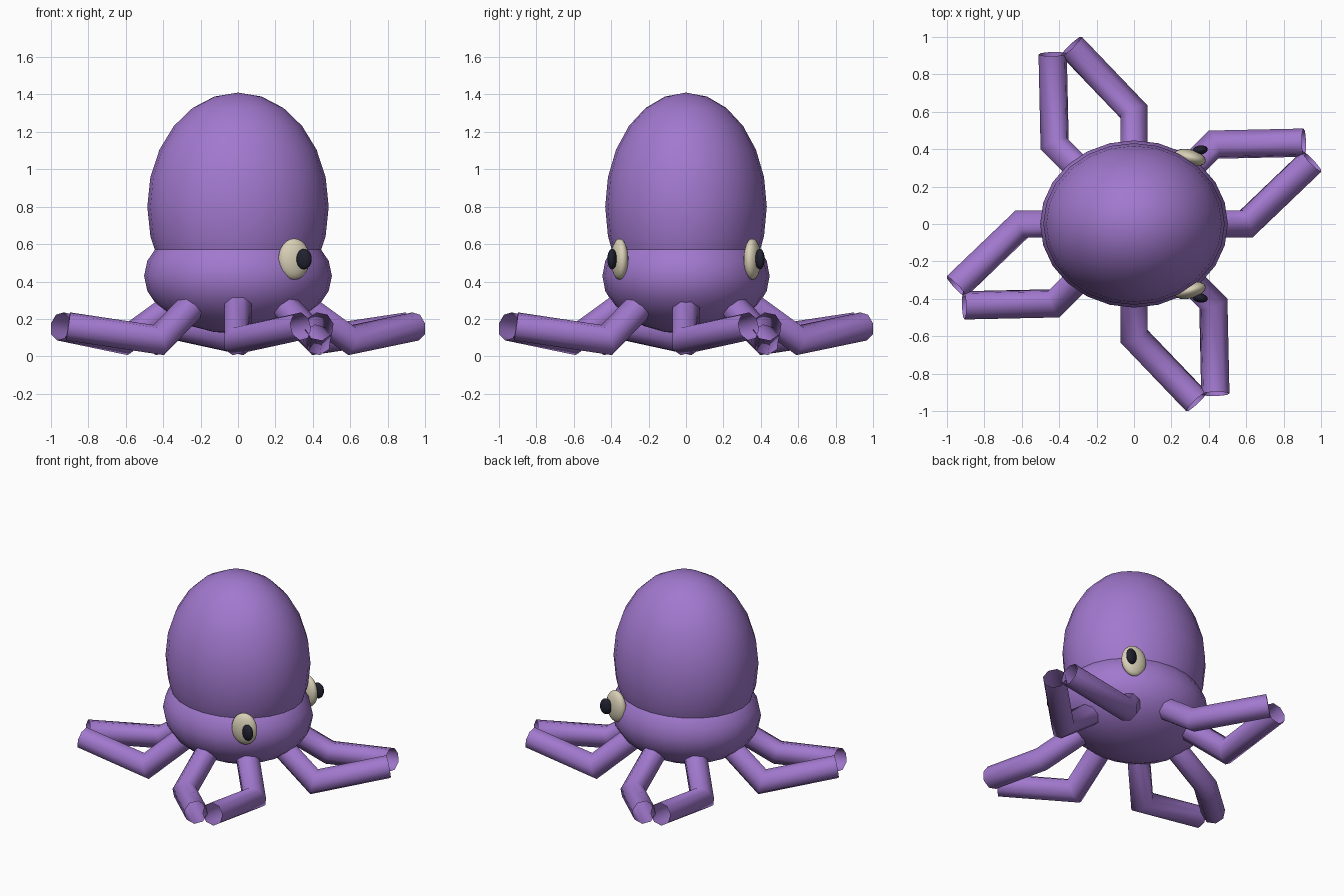
import bpy, bmesh, math
from mathutils import Vector, Matrix

cube = bpy.data.objects.get("Cube")
if cube:
    bpy.data.objects.remove(cube, do_unlink=True)


def material(name, rgb):
    m = bpy.data.materials.new(name)
    m.use_nodes = True
    m.diffuse_color = (*rgb, 1)
    node = next(n for n in m.node_tree.nodes if n.type == 'BSDF_PRINCIPLED')
    node.inputs["Base Color"].default_value = (*rgb, 1)
    return m


purple = material("purple skin", (0.36, 0.19, 0.62))
cream = material("cream eye", (0.69, 0.63, 0.47))
black = material("dark pupil", (0.015, 0.015, 0.03))


def finish(name, bm, mat, angle):
    mesh = bpy.data.meshes.new(name)
    bm.to_mesh(mesh)
    bm.free()
    mesh.materials.append(mat)
    ob = bpy.data.objects.new(name, mesh)
    bpy.context.collection.objects.link(ob)
    bpy.ops.object.select_all(action='DESELECT')
    ob.select_set(True)
    bpy.context.view_layer.objects.active = ob
    bpy.ops.object.shade_smooth_by_angle(angle=math.radians(angle))
    return ob


def ellipsoid(name, center, radii, mat, turn=0, segments=24, rings=12):
    bm = bmesh.new()
    place = (Matrix.Translation(center) @ Matrix.Rotation(math.radians(turn), 4, 'Z')
             @ Matrix.Diagonal((*radii, 1)))
    bmesh.ops.create_uvsphere(bm, u_segments=segments, v_segments=rings,
                              radius=1, matrix=place)
    return finish(name, bm, mat, 50)


def tentacle(name, points, radius, sides=8):
    """Open mitred tube through the points."""
    bm = bmesh.new()
    dirs = [(b - a).normalized() for a, b in zip(points, points[1:])]
    side = dirs[0].cross(Vector((0, 0, 1))).normalized()
    up = side.cross(dirs[0])
    angles = [math.tau * (i + 0.5) / sides for i in range(sides)]
    ring = [points[0] + radius * (math.cos(a) * side + math.sin(a) * up) for a in angles]
    rings = [[bm.verts.new(p) for p in ring]]
    for k, d in enumerate(dirs):
        # slide the ring along the segment to the mitre plane at its far end
        normal = d + dirs[k + 1] if k + 1 < len(dirs) else d
        ring = [p + d * ((points[k + 1] - p).dot(normal) / d.dot(normal)) for p in ring]
        rings.append([bm.verts.new(p) for p in ring])
    for low, high in zip(rings, rings[1:]):
        for i in range(sides):
            j = (i + 1) % sides
            bm.faces.new((low[i], low[j], high[j], high[i]))
    bmesh.ops.recalc_face_normals(bm, faces=bm.faces)
    return finish(name, bm, purple, 50)


# Head and lower body
ellipsoid("head", (0, 0, 0.8), (0.485, 0.432, 0.61), purple)
ellipsoid("lower_body", (0, 0, 0.43), (0.502, 0.447, 0.31), purple)

# Eyes, one on each side
for label, s in (("left", 1), ("right", -1)):
    ellipsoid(label + "_eye", (0.3, s * 0.355, 0.52), (0.087, 0.043, 0.11),
              cream, -15 * s, 16, 12)
    ellipsoid(label + "_pupil", (0.353, s * 0.395, 0.52), (0.042, 0.025, 0.055),
              black, 10 * s, 16, 12)

# Eight tentacles, bending alternately to either side so the tips pair up
for n in range(8):
    bend = 1 if n % 2 == 0 else -1
    spin = Matrix.Rotation(n * math.tau / 8, 3, 'Z')
    path = [spin @ Vector(p) for p in
            ((0.3, 0, 0.305), (0.6, 0, 0.087), (0.95, bend * 0.335, 0.16))]
    tentacle("tentacle_%d" % (n + 1), path, 0.077)
